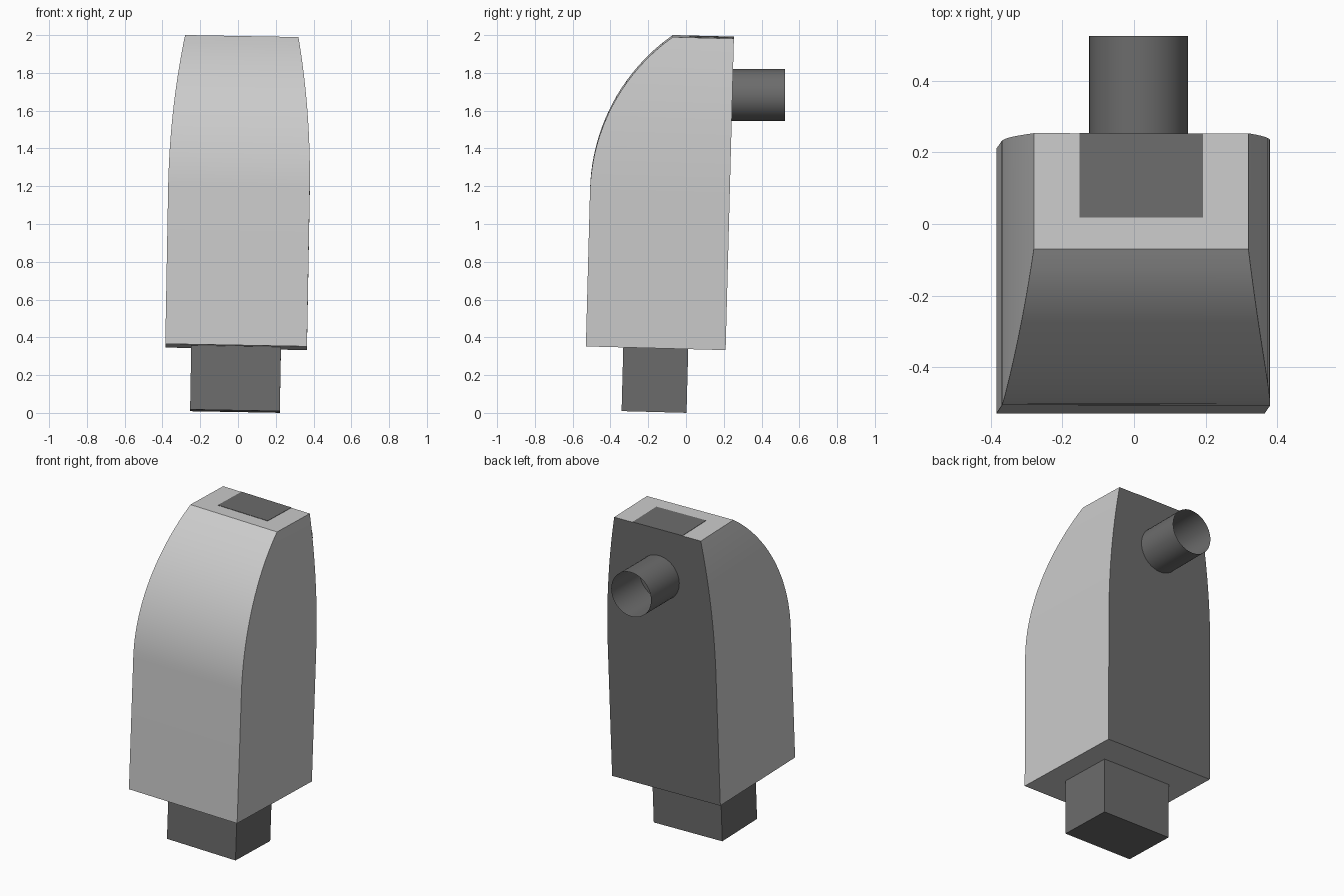
import bpy, math
from mathutils import Matrix

if "Cube" in bpy.data.objects:
    bpy.data.objects.remove(bpy.data.objects["Cube"])

# The body and its fittings share one slight lean; the pipe stays level
LEAN = (Matrix.Translation((-0.01, -0.16, 0.349))
        @ Matrix.Rotation(math.radians(-1.52), 4, 'X')
        @ Matrix.Rotation(math.radians(1.04), 4, 'Y'))

dark = bpy.data.materials.new("dark_grey")
dark.diffuse_color = (0.15, 0.15, 0.15, 1)
dark.use_nodes = True
dark.node_tree.nodes["Principled BSDF"].inputs["Base Color"].default_value = dark.diffuse_color


def make(name, verts, faces, mats=(), matrix=Matrix()):
    mesh = bpy.data.meshes.new(name)
    mesh.from_pydata(verts, [], faces)
    for m in mats:
        mesh.materials.append(m)
    mesh.polygons.foreach_set("use_smooth", [True] * len(faces))
    mesh.set_sharp_from_angle(angle=math.radians(30))
    obj = bpy.data.objects.new(name, mesh)
    bpy.context.collection.objects.link(obj)
    obj.matrix_world = matrix
    return obj


def loft(rings, caps=True):
    """Join equal-length closed rings, bottom to top, into a skin."""
    n = len(rings[0])
    verts = [v for r in rings for v in r]
    faces = [(k * n + i, k * n + (i + 1) % n, (k + 1) * n + (i + 1) % n, (k + 1) * n + i)
             for k in range(len(rings) - 1) for i in range(n)]
    if caps:
        faces += [tuple(reversed(range(n))), tuple(range(len(verts) - n, len(verts)))]
    return verts, faces


def rect(x, y0, y1, z):
    return [(-x, y0, z), (x, y0, z), (x, y1, z), (-x, y1, z)]


# Body: straight lower part, then front and sides curve in towards the top
H, Z0, BACK, STEPS = 1.648, 0.82, 0.37, 20


def sag(z, total):
    h = H - Z0
    r = (total ** 2 + h ** 2) / (2 * total)
    return r - math.sqrt(r * r - max(z - Z0, 0) ** 2)


levels = [0] + [Z0 + (H - Z0) * i / STEPS for i in range(STEPS + 1)]
rings = [rect(0.375 - sag(z, 0.075), -0.37 + sag(z, 0.416), BACK, z) for z in levels]
light = bpy.data.materials.new("light_grey")
body = make("body", *loft(rings), (light, dark), LEAN)
light.diffuse_color = (0.8, 0.8, 0.8, 1)
light.use_nodes = True
light.node_tree.nodes["Principled BSDF"].inputs["Base Color"].default_value = light.diffuse_color

# Back panel of the body is dark
for p in body.data.polygons:
    if p.normal.y > 0.9:
        p.material_index = 1

# Foot block under the body
make("foot", *loft([rect(0.2375, -0.172, 0.172, z) for z in (-0.34, 0)]), (dark,), LEAN)

# Flush inlay in the top, reaching the back edge
make("top_inlay", *loft([rect(0.1725, 0.135, BACK, H + d) for d in (-0.002, 0.002)]),
     (dark,), LEAN)

# Open round pipe on the back
N, R = 40, 0.138
circle = [(0.0125 + R * math.cos(a), 1.683 + R * math.sin(a))
          for a in (-2 * math.pi * i / N for i in range(N))]
make("back_pipe", *loft([[(x, y, z) for x, z in circle] for y in (0.238, 0.525)], False),
     (dark,))
